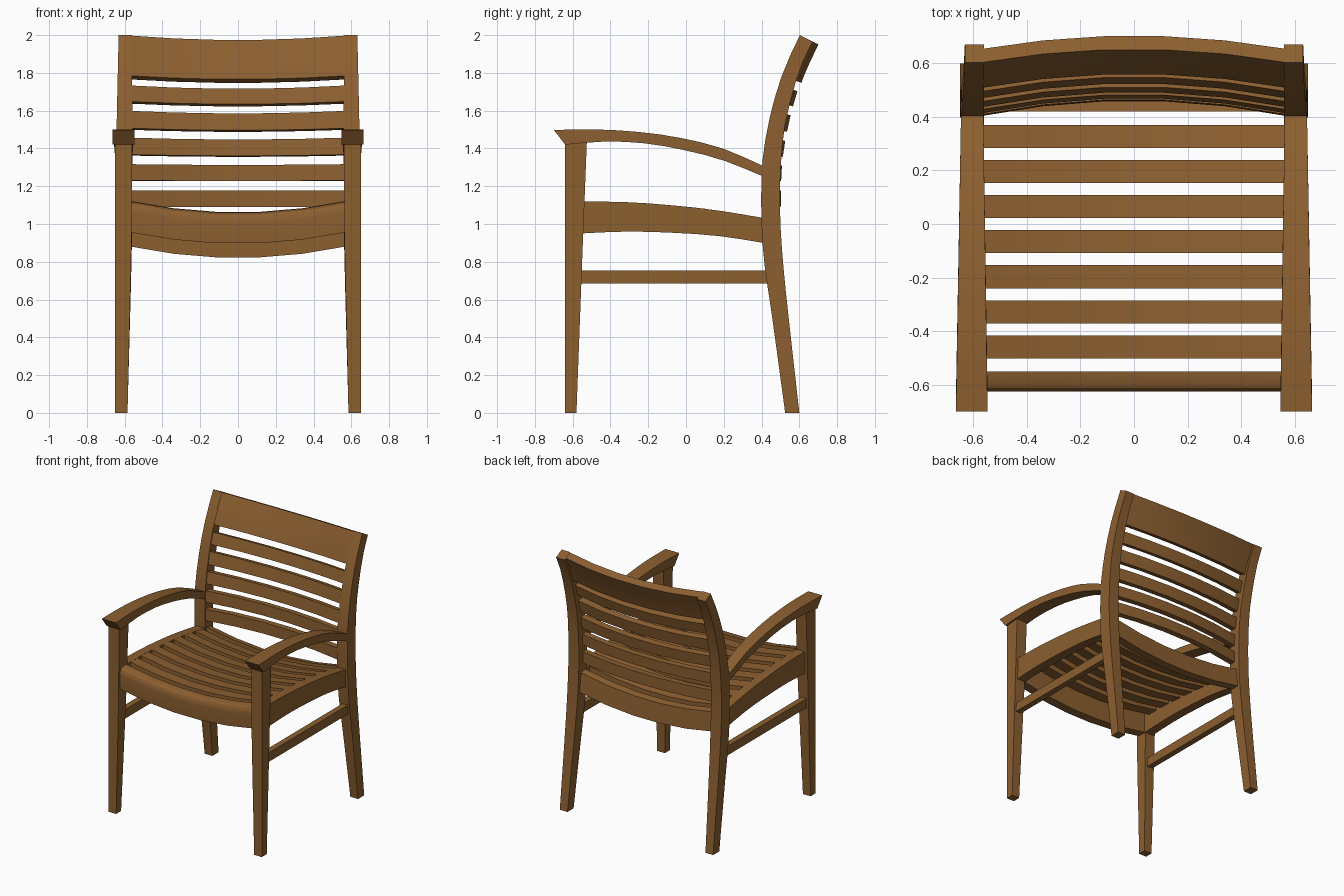
import bpy, bmesh, math

if "Cube" in bpy.data.objects:
    bpy.data.objects.remove(bpy.data.objects["Cube"])

wood = bpy.data.materials.new("brown_wood")
wood.diffuse_color = (0.262, 0.115, 0.030, 1)
wood.use_nodes = True
wood.node_tree.nodes["Principled BSDF"].inputs["Base Color"].default_value = wood.diffuse_color


def lerp(table, t):
    """Smooth (Catmull-Rom style) lookup in a small (t, value) table."""
    n = len(table)
    i = 0
    while i < n - 2 and t > table[i + 1][0]:
        i += 1

    def slope(k):
        a, b = table[max(k - 1, 0)], table[min(k + 1, n - 1)]
        return (b[1] - a[1]) / (b[0] - a[0])
    (t0, v0), (t1, v1) = table[i], table[i + 1]
    h = t1 - t0
    s = (t - t0) / h
    return ((2*s**3 - 3*s**2 + 1) * v0 + (s**3 - 2*s**2 + s) * h * slope(i)
            + (-2*s**3 + 3*s**2) * v1 + (s**3 - s**2) * h * slope(i + 1))


def loft(name, rings, mirror=False):
    """Skin a row of equal-sized rings and cap both ends."""
    bm = bmesh.new()
    vs = [[bm.verts.new(p) for p in r] for r in rings]
    n = len(rings[0])
    for a, b in zip(vs, vs[1:]):
        for i in range(n):
            j = (i + 1) % n
            bm.faces.new((a[i], a[j], b[j], b[i]))
    bm.faces.new(vs[0])
    bm.faces.new(vs[-1])
    bmesh.ops.recalc_face_normals(bm, faces=bm.faces)
    me = bpy.data.meshes.new(name)
    bm.to_mesh(me)
    bm.free()
    me.materials.append(wood)
    ob = bpy.data.objects.new(name, me)
    bpy.context.collection.objects.link(ob)
    bpy.ops.object.select_all(action='DESELECT')
    ob.select_set(True)
    bpy.context.view_layer.objects.active = ob
    bpy.ops.object.shade_smooth_by_angle(angle=math.radians(30))
    if mirror:
        ob.modifiers.new("mirror", 'MIRROR').use_axis[0] = True
    return ob


def rect_y(y, x0, x1, z0, z1):
    return [(x0, y, z0), (x1, y, z0), (x1, y, z1), (x0, y, z1)]


def rect_z(x0, x1, y0, y1, z0, z1):
    """Horizontal ring whose back edge may sit lower than the front."""
    return [(x0, y0, z0), (x1, y0, z0), (x1, y1, z1), (x0, y1, z1)]


# Front legs, tapering downwards
loft("front_leg", [rect_z(0.585, 0.65, -0.64, -0.58, 0, 0),
                   rect_z(0.565, 0.65, -0.64, -0.548, 0.85, 0.85),
                   rect_z(0.56, 0.65, -0.64, -0.525, 1.435, 1.435)], True)

# Back legs continuing up into the leaning back posts
FRONT = [(0, 0.525), (0.5, 0.457), (0.8, 0.414), (1.0, 0.40), (1.3, 0.402),
         (1.5, 0.430), (1.7, 0.479), (1.85, 0.533), (2.0, 0.603)]
BACK = [(0, 0.60), (0.5, 0.544), (0.75, 0.518), (1.0, 0.50), (1.25, 0.499),
        (1.5, 0.520), (1.7, 0.566), (1.85, 0.615), (1.965, 0.67)]
OUT = [(0, 0.65), (1.0, 0.65), (1.4, 0.645), (2.0, 0.632)]
INN = [(0, 0.585), (0.9, 0.562), (1.2, 0.56), (2.0, 0.56)]
rings = []
for k in range(19):
    s = k / 18
    zf, zb = 2.0 * s, 1.965 * s
    rings.append(rect_z(lerp(INN, zf), lerp(OUT, zf), lerp(FRONT, zf), lerp(BACK, zb), zf, zb))
loft("back_leg_and_post", rings, True)

# Armrests with an undercut front tip
ARM_TOP = [(-0.70, 1.498), (-0.45, 1.50), (-0.2, 1.482), (0, 1.45), (0.2, 1.398), (0.42, 1.302)]
ARM_BOT = [(-0.64, 1.42), (-0.42, 1.437), (-0.2, 1.425), (0, 1.389), (0.2, 1.336), (0.42, 1.247)]
rings = []
for k in range(11):
    s = k / 10
    yt, yb = -0.70 + 1.12 * s, -0.64 + 1.06 * s
    x0, x1 = 0.547 + 0.016 * s, 0.665 - 0.019 * s
    zt, zb = lerp(ARM_TOP, yt), lerp(ARM_BOT, yb)
    rings.append([(x0, yb, zb), (x1, yb, zb), (x1, yt, zt), (x0, yt, zt)])
loft("armrest", rings, True)

# Curved seat side rails and straight stretchers
RAIL_TOP = [(-0.62, 1.12), (-0.3, 1.115), (0, 1.092), (0.2, 1.067), (0.48, 1.02)]
RAIL_BOT = [(-0.62, 0.947), (-0.3, 0.96), (0, 0.95), (0.2, 0.933), (0.48, 0.888)]
loft("seat_side_rail",
     [rect_y(y, 0.56, 0.63, lerp(RAIL_BOT, y), lerp(RAIL_TOP, y))
      for y in [-0.56 + 0.98 * k / 8 for k in range(9)]], True)
loft("side_stretcher", [rect_y(-0.57, 0.59, 0.635, 0.685, 0.755),
                        rect_y(0.45, 0.59, 0.635, 0.685, 0.755)], True)

STATIONS = [-0.565, -0.34, -0.113, 0.113, 0.34, 0.565]


def bow(x):
    return 1.02 * (1 - (x / 0.565) ** 2)


def seat_bar(name, profile):
    """Sweep a (y, z) profile across the seat with a sag in the middle."""
    loft(name, [[(x, y, z - 0.058 * bow(x)) for y, z in profile] for x in STATIONS])


# Front apron with rounded upper edge, and back apron
seat_bar("front_apron", [(-0.55, 0.955), (-0.62, 0.955), (-0.625, 1.065), (-0.622, 1.09),
                         (-0.613, 1.108), (-0.597, 1.118), (-0.55, 1.121)])
seat_bar("back_apron", [(0.42, 0.88), (0.42, 1.035), (0.47, 1.025), (0.485, 0.88)])

# Seat slats
for k in range(7):
    y0 = -0.502 + 0.131 * k
    y1 = y0 + 0.086
    z0, z1 = lerp(RAIL_TOP, y0), lerp(RAIL_TOP, y1)
    seat_bar("seat_slat", [(y0, z0 - 0.04), (y1, z1 - 0.04), (y1, z1), (y0, z0)])


# Backrest slats and crest rail, bowed backwards along their own normal
def back_bar(name, z0, z1, recess, thick, amount):
    front, back = [], []
    steps = 4 if z1 - z0 > 0.15 else 1
    for i in range(steps + 1):
        z = z0 + (z1 - z0) * i / steps
        d = (lerp(FRONT, min(z, 2.0)) - lerp(FRONT, z - 0.02)) / 0.02
        ny, nz = 1 / math.hypot(1, d), -d / math.hypot(1, d)
        front.append((lerp(FRONT, z), z, ny, nz, recess))
        back.append((lerp(FRONT, z), z, ny, nz, recess + thick))
    prof = front + back[::-1]
    loft(name, [[(x, y + ny * (o + amount * bow(x)), z + nz * (o + amount * bow(x)))
                 for y, z, ny, nz, o in prof] for x in STATIONS])


for z0, z1 in [(1.09, 1.178), (1.23, 1.317), (1.368, 1.458), (1.508, 1.60), (1.65, 1.735)]:
    back_bar("back_slat", z0, z1, 0.006, 0.045, 0.055)
back_bar("crest_rail", 1.785, 1.998, 0.002, 0.056, 0.053)
